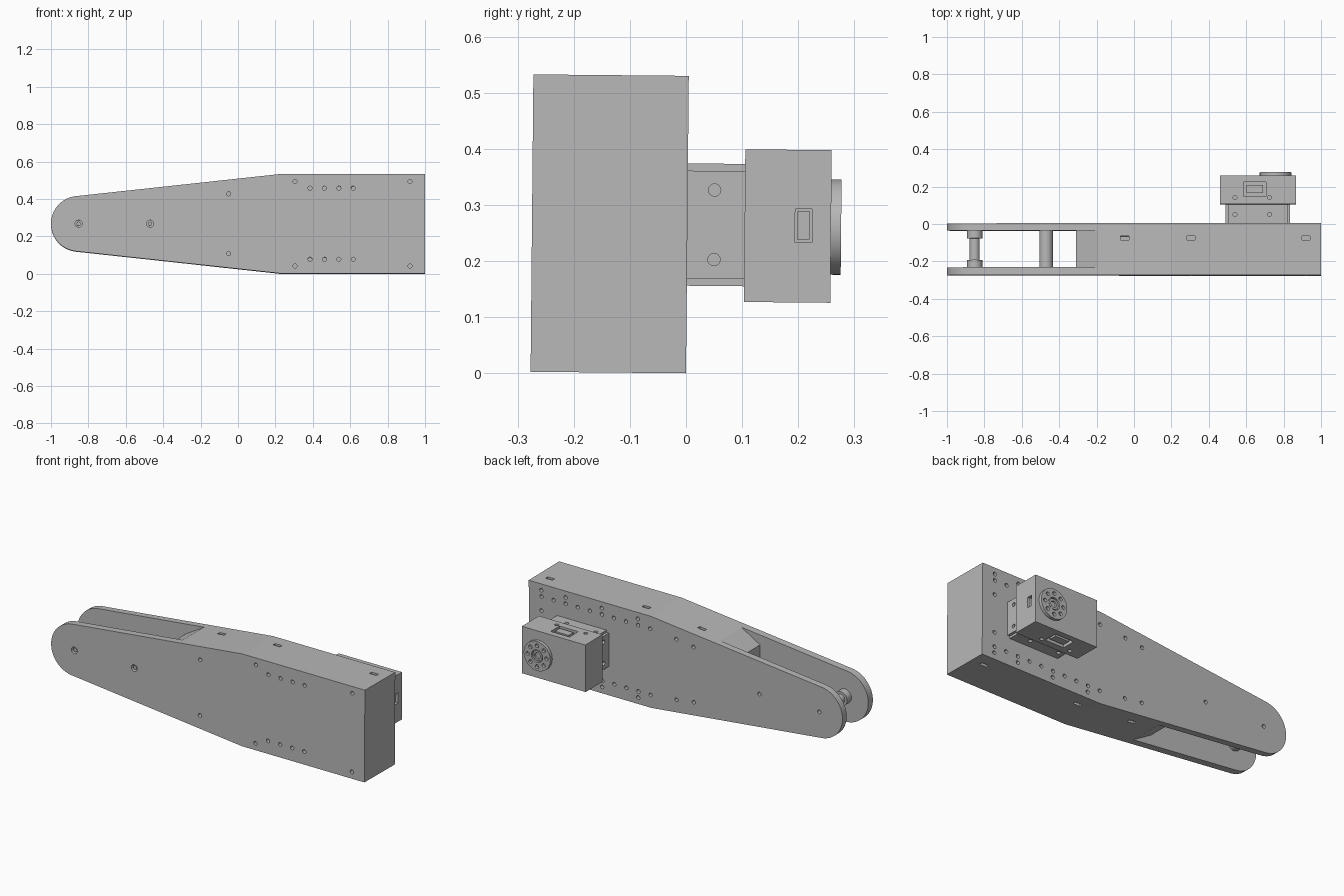
import bpy
import bmesh
from math import radians, sin, cos, pi
from mathutils import Matrix, Vector

old = bpy.data.objects.get("Cube")
if old:
    bpy.data.objects.remove(old, do_unlink=True)

grey = bpy.data.materials.new("plain grey")
grey.use_nodes = True
COLOUR = (0.48, 0.48, 0.48, 1)
grey.diffuse_color = COLOUR
grey.node_tree.nodes["Principled BSDF"].inputs["Base Color"].default_value = COLOUR

MID = 0.265                     # height of the long axis
FRONT, BACK = -0.277, 0.0       # faces of the arm
TILT = Matrix.Rotation(-0.0094, 4, "X")
TURN = {"x": Matrix.Rotation(pi / 2, 4, "Y"),
        "y": Matrix.Rotation(pi / 2, 4, "X"),
        "z": Matrix.Identity(4)}


def add_rod(bm, centre, radius, length, axis="y", sides=24):
    bmesh.ops.create_cone(bm, cap_ends=True, segments=sides, radius1=radius,
                          radius2=radius, depth=length,
                          matrix=Matrix.Translation(centre) @ TURN[axis])


def add_box(bm, low, high):
    low, high = Vector(low), Vector(high)
    bmesh.ops.create_cube(bm, size=1, matrix=Matrix.Translation((low + high) / 2)
                          @ Matrix.Diagonal((high - low).to_4d()))


def add_prism(bm, profile, y0, y1):
    face = bm.faces.new([bm.verts.new((x, y0, z)) for x, z in profile])
    grown = bmesh.ops.extrude_face_region(bm, geom=[face])["geom"]
    verts = [v for v in grown if isinstance(v, bmesh.types.BMVert)]
    bmesh.ops.translate(bm, verts=verts, vec=(0, y1 - y0, 0))


def finish(name, bm):
    bmesh.ops.recalc_face_normals(bm, faces=bm.faces[:])
    mesh = bpy.data.meshes.new(name)
    bm.to_mesh(mesh)
    bm.free()
    mesh.materials.append(grey)
    obj = bpy.data.objects.new(name, mesh)
    bpy.context.collection.objects.link(obj)
    return obj


def activate(obj):
    bpy.ops.object.select_all(action="DESELECT")
    obj.select_set(True)
    bpy.context.view_layer.objects.active = obj


def cut(obj, bm):
    cutter = finish("cutter", bm)
    cutter.hide_render = True
    mod = obj.modifiers.new("cut", "BOOLEAN")
    mod.operation, mod.solver, mod.object = "DIFFERENCE", "EXACT", cutter
    activate(obj)
    bpy.ops.object.modifier_apply(modifier=mod.name)
    bpy.data.objects.remove(cutter, do_unlink=True)


def shade(obj, degrees=30):
    obj.data.transform(TILT)
    activate(obj)
    bpy.ops.object.shade_smooth_by_angle(angle=radians(degrees))


# Arm: tapered outline with a round tip
TIP_X, TIP_R = -0.852, 0.148
angles = [radians(96 + 168 * i / 40) for i in range(41)]
outline = [(1, 0), (1, 2 * MID), (0.22, 2 * MID)]
outline += [(TIP_X + TIP_R * cos(a), MID + TIP_R * sin(a)) for a in angles]
outline.append((0.22, 0))
bm = bmesh.new()
add_prism(bm, outline, FRONT, BACK)
arm = finish("arm_body", bm)

# Fork gap between the two side plates, with a chamfered core end
bm = bmesh.new()
half = [(-1.1, 0.285), (-0.085, 0.285), (-0.31, 0.15)]
gap = [(x, MID + h) for x, h in half] + [(x, MID - h) for x, h in reversed(half)]
add_prism(bm, gap, -0.235, -0.038)
cut(arm, bm)

# Screw holes on both faces and slots on the top and bottom edges
bm = bmesh.new()
row = [0.385 + 0.077 * i for i in range(4)]
front_holes = [(-0.05, 0.16), (0.305, 0.226), (0.92, 0.226)]
front_holes += [(x, 0.19) for x in row]
back_holes = [(-0.05, 0.16), (0.06, 0.175), (0.92, 0.11)]
back_holes += [(0.226 + 0.077 * i, 0.192) for i in range(10)]
back_holes += [(x, 0.228) for x in (0.305, 0.535, 0.765, 0.92)]
for side in (1, -1):
    for face, holes in ((FRONT, front_holes), (BACK, back_holes)):
        for x, h in holes:
            add_rod(bm, (x, face, MID + side * h), 0.011, 0.06, sides=16)
    for x in (-0.05, 0.305, 0.92):
        edge = MID + side * (MID - 0.002 - max(0, 0.22 - x) * 0.105)
        add_box(bm, (x - 0.022, -0.09, edge - 0.03), (x + 0.022, -0.07, edge + 0.03))
for x in (TIP_X, -0.47):
    add_rod(bm, (x, FRONT, MID), 0.019, 0.06)
    add_rod(bm, (x, BACK, MID), 0.011, 0.06, sides=16)
cut(arm, bm)
shade(arm, 5)

# Screws set in the front plate
for name, x in (("tip_screw", TIP_X), ("spacer_screw", -0.47)):
    bm = bmesh.new()
    add_rod(bm, (x, FRONT + 0.02, MID), 0.011, 0.026)
    shade(finish(name, bm))

# Tip pulley with wider hubs, and plain spacer
bm = bmesh.new()
add_rod(bm, (TIP_X, -0.1365, MID), 0.027, 0.2, sides=32)
for y in (-0.058, -0.215):
    add_rod(bm, (TIP_X, y, MID), 0.041, 0.042, sides=32)
shade(finish("tip_axle", bm))
bm = bmesh.new()
add_rod(bm, (-0.47, -0.1365, MID), 0.036, 0.2, sides=32)
shade(finish("spacer", bm))

# Motor bracket: two crossed blocks with screw holes
for name, x0, x1, h in (("bracket_long", 0.49, 0.835, 0.096),
                        ("bracket_tall", 0.505, 0.82, 0.109)):
    bm = bmesh.new()
    add_box(bm, (x0, -0.002, MID - h), (x1, 0.105, MID + h))
    bracket = finish(name, bm)
    bm = bmesh.new()
    for s in (1, -1):
        if name == "bracket_long":
            for x in (x0, x1):
                add_rod(bm, (x, 0.048, MID + s * 0.062), 0.011, 0.03, "x", 16)
        else:
            for x in (0.54, 0.725):
                add_rod(bm, (x, 0.048, MID + s * h), 0.011, 0.04, "z", 16)
    cut(bracket, bm)
    shade(bracket)

# Motor box with recessed sockets
LOW, HIGH = 0.128, 0.4
bm = bmesh.new()
add_box(bm, (0.46, 0.102, LOW), (0.865, 0.256, HIGH))
motor = finish("motor_box", bm)
bm = bmesh.new()
for z in (LOW, HIGH):
    add_box(bm, (0.585, 0.143, z - 0.02), (0.705, 0.222, z + 0.02))
    for x in (0.54, 0.725):
        add_rod(bm, (x, 0.138, z), 0.011, 0.05, "z", 16)
add_box(bm, (0.845, 0.192, 0.235), (0.885, 0.222, 0.295))
cut(motor, bm)
shade(motor)

# Plugs inside the sockets
bm = bmesh.new()
for z in (LOW + 0.013, HIGH - 0.013):
    add_box(bm, (0.602, 0.162, z - 0.011), (0.69, 0.205, z + 0.011))
add_box(bm, (0.842, 0.196, 0.24), (0.852, 0.218, 0.29))
shade(finish("socket_plugs", bm))

# Round output horn with a ring of holes and a raised centre collar
HORN = Vector((0.757, 0.262, MID - 0.002))
bm = bmesh.new()
add_rod(bm, HORN, 0.085, 0.024, sides=48)
horn = finish("output_horn", bm)
bm = bmesh.new()
add_rod(bm, HORN + Vector((0, 0.01, 0)), 0.036, 0.024, sides=32)
for i in range(8):
    a = i * pi / 4
    add_rod(bm, HORN + Vector((0.06 * cos(a), 0.01, 0.06 * sin(a))), 0.011, 0.026, sides=16)
cut(horn, bm)
shade(horn)
bm = bmesh.new()
add_rod(bm, HORN, 0.03, 0.016, sides=32)
collar = finish("horn_collar", bm)
bm = bmesh.new()
add_rod(bm, HORN + Vector((0, 0.008, 0)), 0.018, 0.02)
cut(collar, bm)
shade(collar)
